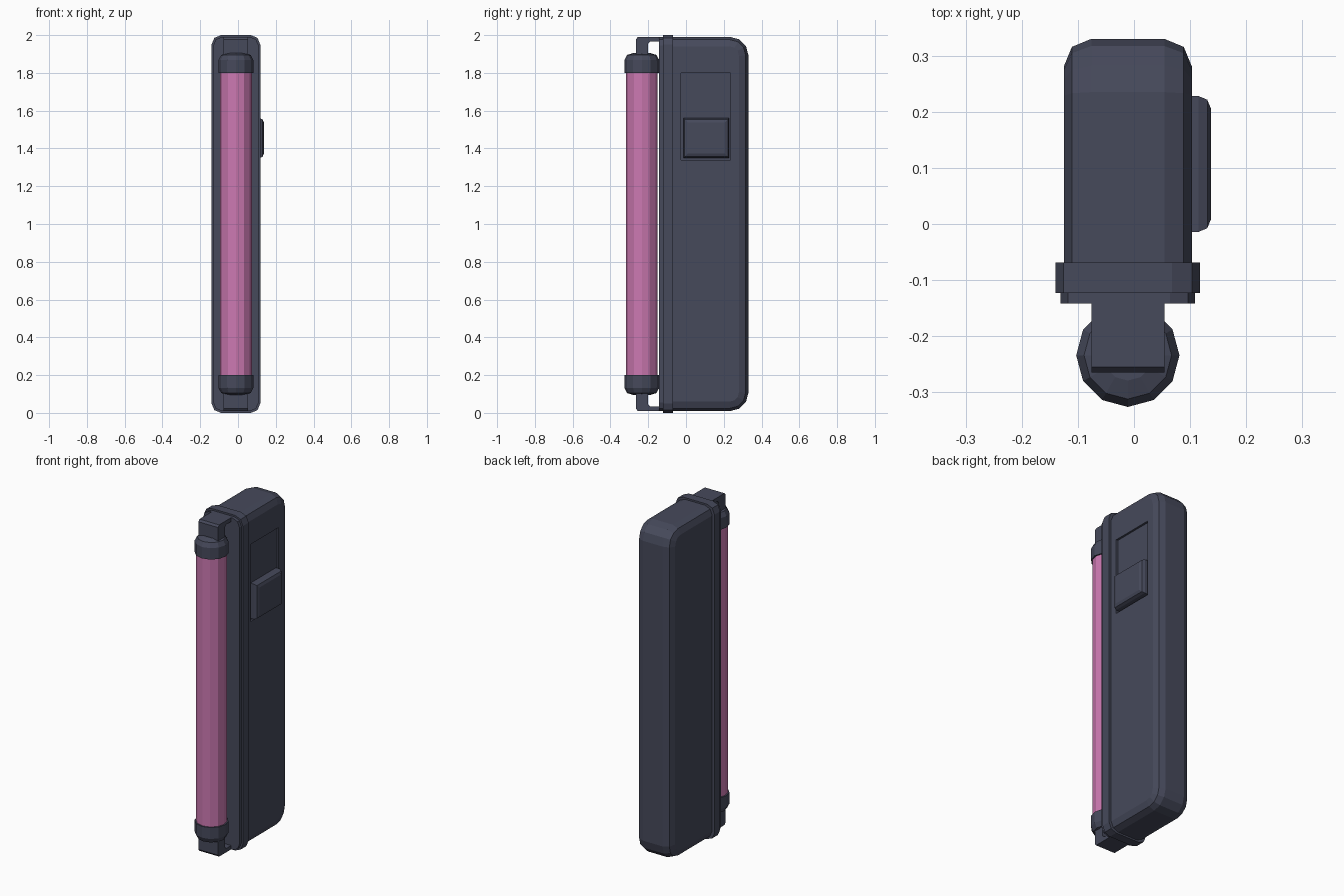
import bpy, bmesh, math
from mathutils import Vector

if "Cube" in bpy.data.objects:
    bpy.data.objects.remove(bpy.data.objects["Cube"])

XC = -0.011      # centre line of case and tube
TY = -0.234      # tube axis


def material(name, rgb):
    m = bpy.data.materials.new(name)
    m.diffuse_color = (*rgb, 1)
    m.use_nodes = True
    m.node_tree.nodes["Principled BSDF"].inputs["Base Color"].default_value = m.diffuse_color
    return m


GREY = material("dark slate", (0.061, 0.067, 0.104))
PINK = material("pink glow", (0.60, 0.19, 0.44))


def finish(bm, name, mat):
    bmesh.ops.recalc_face_normals(bm, faces=bm.faces)
    me = bpy.data.meshes.new(name)
    bm.to_mesh(me)
    bm.free()
    ob = bpy.data.objects.new(name, me)
    bpy.context.collection.objects.link(ob)
    me.materials.append(mat)
    return ob


def prism(name, mat, pts, direction):
    """Extrude a closed outline of 3D points."""
    bm = bmesh.new()
    f = bm.faces.new([bm.verts.new(p) for p in pts])
    r = bmesh.ops.extrude_face_region(bm, geom=[f], use_keep_orig=True)
    vs = [g for g in r["geom"] if isinstance(g, bmesh.types.BMVert)]
    bmesh.ops.translate(bm, verts=vs, vec=Vector(direction))
    return finish(bm, name, mat)


def box_bm(lo, hi):
    bm = bmesh.new()
    bmesh.ops.create_cube(bm, size=1)
    for v in bm.verts:
        v.co = [lo[i] + (v.co[i] + 0.5) * (hi[i] - lo[i]) for i in range(3)]
    return bm


def rounded_plate(name, hw, hh, r, y0, y1):
    """Rounded rectangle in the front plane, two facets per corner."""
    pts = []
    for sx, sz, a0 in ((1, 1, 0), (-1, 1, 90), (-1, -1, 180), (1, -1, 270)):
        for k in range(3):
            a = math.radians(a0 + 45 * k)
            pts.append((XC + sx * (hw - r) + r * math.cos(a), y0,
                        1 + sz * (hh - r) + r * math.sin(a)))
    return prism(name, GREY, pts, (0, y1 - y0, 0))


def lathe(name, mat, profile, n=12):
    """Closed solid of revolution round the tube axis."""
    bm = bmesh.new()
    rings = [[bm.verts.new((XC + r * math.cos(2 * math.pi * i / n),
                            TY + r * math.sin(2 * math.pi * i / n), z))
              for i in range(n)] for r, z in profile]
    for a, b in zip(rings, rings[1:]):
        for i in range(n):
            j = (i + 1) % n
            bm.faces.new((a[i], a[j], b[j], b[i]))
    bm.faces.new(rings[0])
    bm.faces.new(rings[-1])
    return finish(bm, name, mat)


# Case: large rounded back corners, then softened side edges
bm = box_bm((XC - 0.114, -0.10, 0.01), (XC + 0.114, 0.33, 1.99))
corners = [e for e in bm.edges if all(v.co.y > 0.3 for v in e.verts)
           and abs(e.verts[0].co.x - e.verts[1].co.x) > 0.1]
bmesh.ops.bevel(bm, geom=corners, offset=0.095, segments=3, profile=0.5,
                affect='EDGES')
rims = [e for e in bm.edges
        if abs(e.verts[0].co.x - e.verts[1].co.x) < 1e-4
        and not all(v.co.y < -0.09 for v in e.verts)]
bmesh.ops.bevel(bm, geom=rims, offset=0.049, segments=2, profile=0.5,
                affect='EDGES')
case = finish(bm, "case", GREY)

# Shallow slot for the slider, cut into the right side
cutter = finish(box_bm((0.091, -0.027, 1.34), (0.2, 0.236, 1.80)),
                "slot_cutter", GREY)
cutter.hide_render = True
mod = case.modifiers.new("slot", 'BOOLEAN')
mod.operation = 'DIFFERENCE'
mod.solver = 'EXACT'
mod.object = cutter
bpy.context.view_layer.objects.active = case
bpy.ops.object.modifier_apply(modifier="slot")
bpy.data.objects.remove(cutter)

# Slider button with rounded outer rim
bm = box_bm((0.088, -0.014, 1.35), (0.137, 0.228, 1.56))
outer = [e for e in bm.edges if all(v.co.x > 0.13 for v in e.verts)]
bmesh.ops.bevel(bm, geom=outer, offset=0.022, segments=2, profile=0.5,
                affect='EDGES')
finish(bm, "slider_button", GREY)

# Front flange and face plate
rounded_plate("flange", 0.129, 1.0, 0.05, -0.123, -0.069)
rounded_plate("face_plate", 0.12, 0.99, 0.045, -0.142, -0.115)

# Glowing tube
lathe("tube", PINK, [(0.084, 0.19), (0.084, 1.81)])

# End caps and bent brackets, mirrored about mid height
cap = [(0.092, 1.80), (0.092, 1.868), (0.078, 1.895), (0.045, 1.905)]
bend = [(-0.13, 1.99), (-0.255, 1.99), (-0.265, 1.978), (-0.265, 1.895),
        (-0.20, 1.895), (-0.20, 1.955), (-0.187, 1.967), (-0.13, 1.967)]
for label, flip in (("top", False), ("bottom", True)):
    def fz(z):
        return 2 - z if flip else z
    lathe(label + "_cap", GREY, [(r, fz(z)) for r, z in cap])
    prism(label + "_bracket", GREY,
          [(XC - 0.065, y, fz(z)) for y, z in bend], (0.13, 0, 0))
